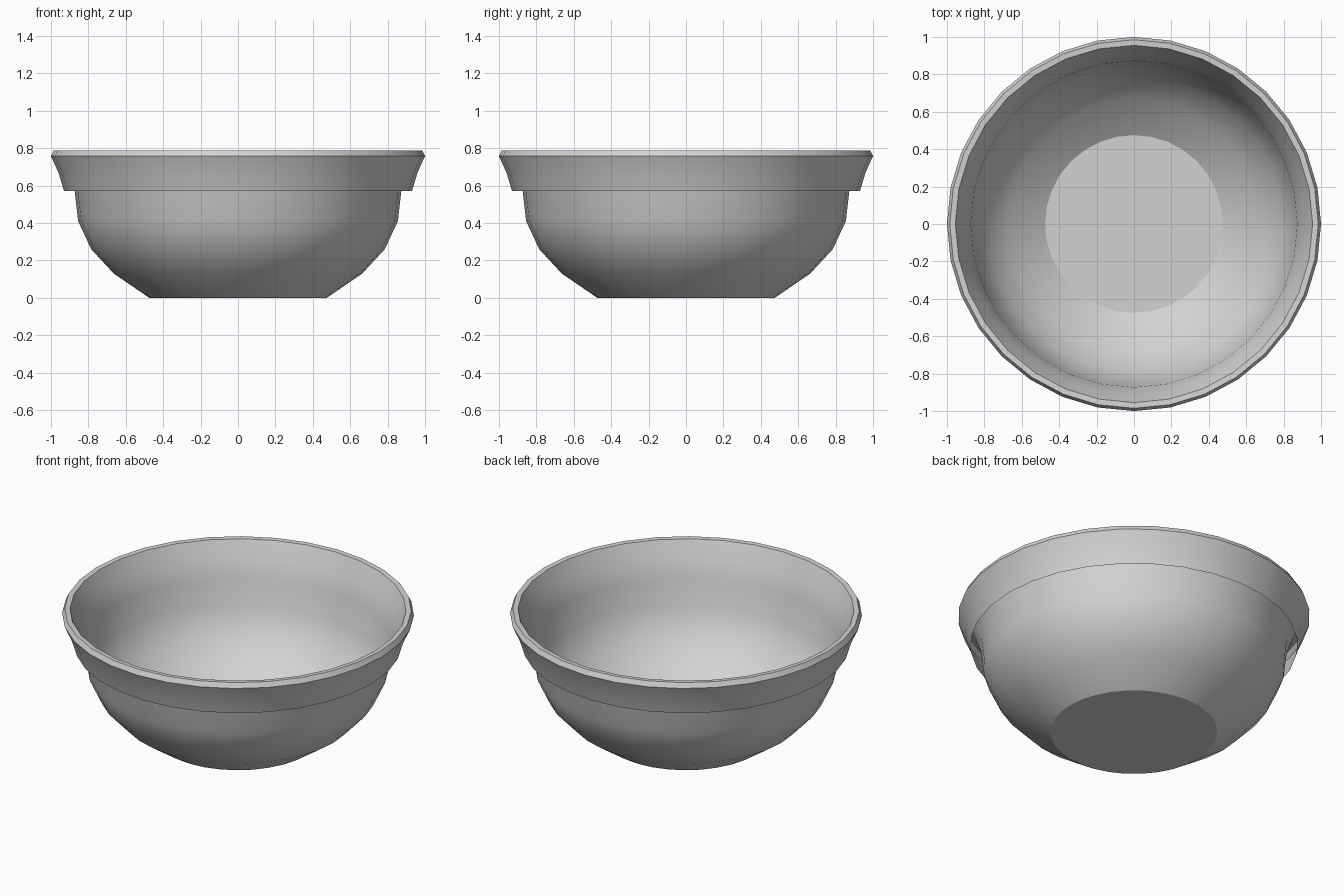
import bpy
import bmesh
import math

SIDES = 32

cube = bpy.data.objects.get("Cube")
if cube:
    bpy.data.objects.remove(cube, do_unlink=True)

# Single plain grey
grey = bpy.data.materials.new("light grey")
grey.use_nodes = True
colour = (0.65, 0.65, 0.65, 1.0)
grey.diffuse_color = colour
grey.node_tree.nodes["Principled BSDF"].inputs["Base Color"].default_value = colour


def lathe(name, profile, cap_start=False):
    """Turn a (radius, height) profile around z into a thin sheet."""
    bm = bmesh.new()
    rings = []
    for r, z in profile:
        angles = [2 * math.pi * i / SIDES for i in range(SIDES)]
        rings.append([bm.verts.new((r * math.cos(a), r * math.sin(a), z)) for a in angles])
    for low, high in zip(rings, rings[1:]):
        for i in range(SIDES):
            j = (i + 1) % SIDES
            bm.faces.new((low[i], high[i], high[j], low[j]))
    if cap_start:
        bm.faces.new(rings[0])
    mesh = bpy.data.meshes.new(name)
    bm.to_mesh(mesh)
    bm.free()
    mesh.materials.append(grey)
    obj = bpy.data.objects.new(name, mesh)
    bpy.context.collection.objects.link(obj)
    bpy.ops.object.select_all(action='DESELECT')
    obj.select_set(True)
    bpy.context.view_layer.objects.active = obj
    bpy.ops.object.shade_smooth_by_angle(angle=math.radians(30))
    return obj


# Bowl wall with a flat base, flaring out to the lip
lathe("bowl_wall", [(0.475, 0.0), (0.665, 0.13), (0.785, 0.26), (0.855, 0.41),
                    (0.873, 0.57), (0.91, 0.68), (0.955, 0.785)], cap_start=True)

# Rolled lip and the open collar hanging outside the wall
lathe("rim_collar", [(0.955, 0.785), (0.985, 0.787), (1.0, 0.757),
                     (0.96, 0.67), (0.93, 0.57)]).data.flip_normals()
